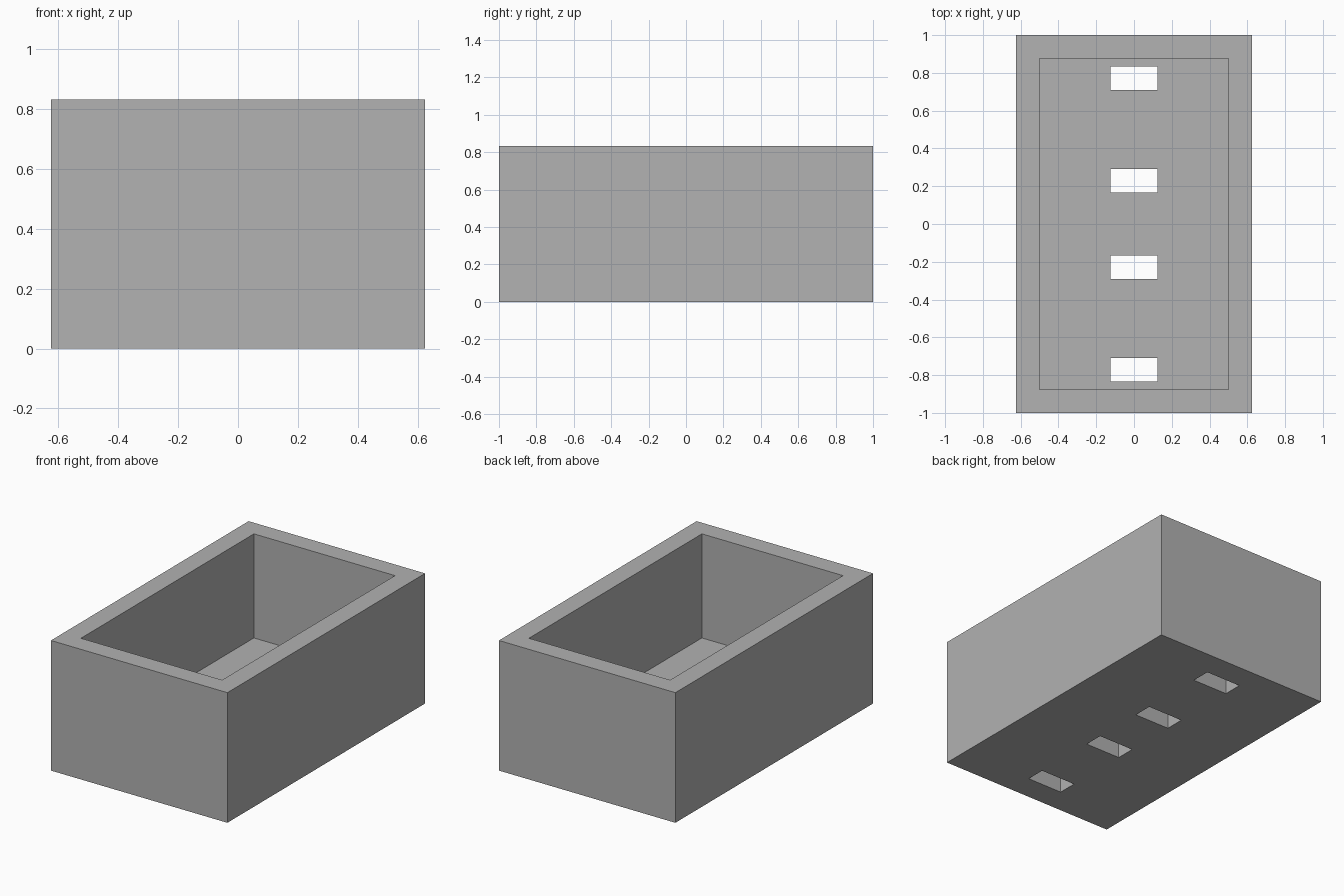
import bpy

cube = bpy.data.objects.get("Cube")
if cube:
    bpy.data.objects.remove(cube, do_unlink=True)

HALF_X, HALF_Y, HEIGHT = 0.625, 1.0, 0.8333
WALL, FLOOR = 0.125, 0.1667
SLOT_X, SLOT_Y = 0.25, 0.125
SLOT_CENTRES = (0.2292, 0.7708)


def box(name, size, centre):
    bpy.ops.mesh.primitive_cube_add(size=1, location=centre)
    obj = bpy.context.object
    obj.name = name
    obj.scale = size
    bpy.ops.object.transform_apply(location=True, rotation=False, scale=True)
    return obj


def cut(target, cutter):
    cutter.hide_render = True
    mod = target.modifiers.new("cut", 'BOOLEAN')
    mod.operation = 'DIFFERENCE'
    mod.solver = 'EXACT'
    mod.object = cutter
    bpy.context.view_layer.objects.active = target
    bpy.ops.object.modifier_apply(modifier=mod.name)
    bpy.data.objects.remove(cutter, do_unlink=True)


# Solid block for the planter box
planter = box("planter_box", (2 * HALF_X, 2 * HALF_Y, HEIGHT), (0, 0, HEIGHT / 2))

# Open cavity above the floor
cut(planter, box("cavity_cutter",
                 (2 * (HALF_X - WALL), 2 * (HALF_Y - WALL), HEIGHT),
                 (0, 0, FLOOR + HEIGHT / 2)))

# Row of drainage slots through the floor
for y in SLOT_CENTRES:
    for side in (-1, 1):
        cut(planter, box("slot_cutter", (SLOT_X, SLOT_Y, 3 * FLOOR), (0, side * y, FLOOR / 2)))

# Plain grey material
grey = bpy.data.materials.new("plain_grey")
grey.use_nodes = True
colour = (0.445, 0.445, 0.445, 1)
grey.diffuse_color = colour
grey.node_tree.nodes["Principled BSDF"].inputs["Base Color"].default_value = colour
planter.data.materials.clear()
planter.data.materials.append(grey)
for face in planter.data.polygons:
    face.material_index = 0
    face.use_smooth = False
